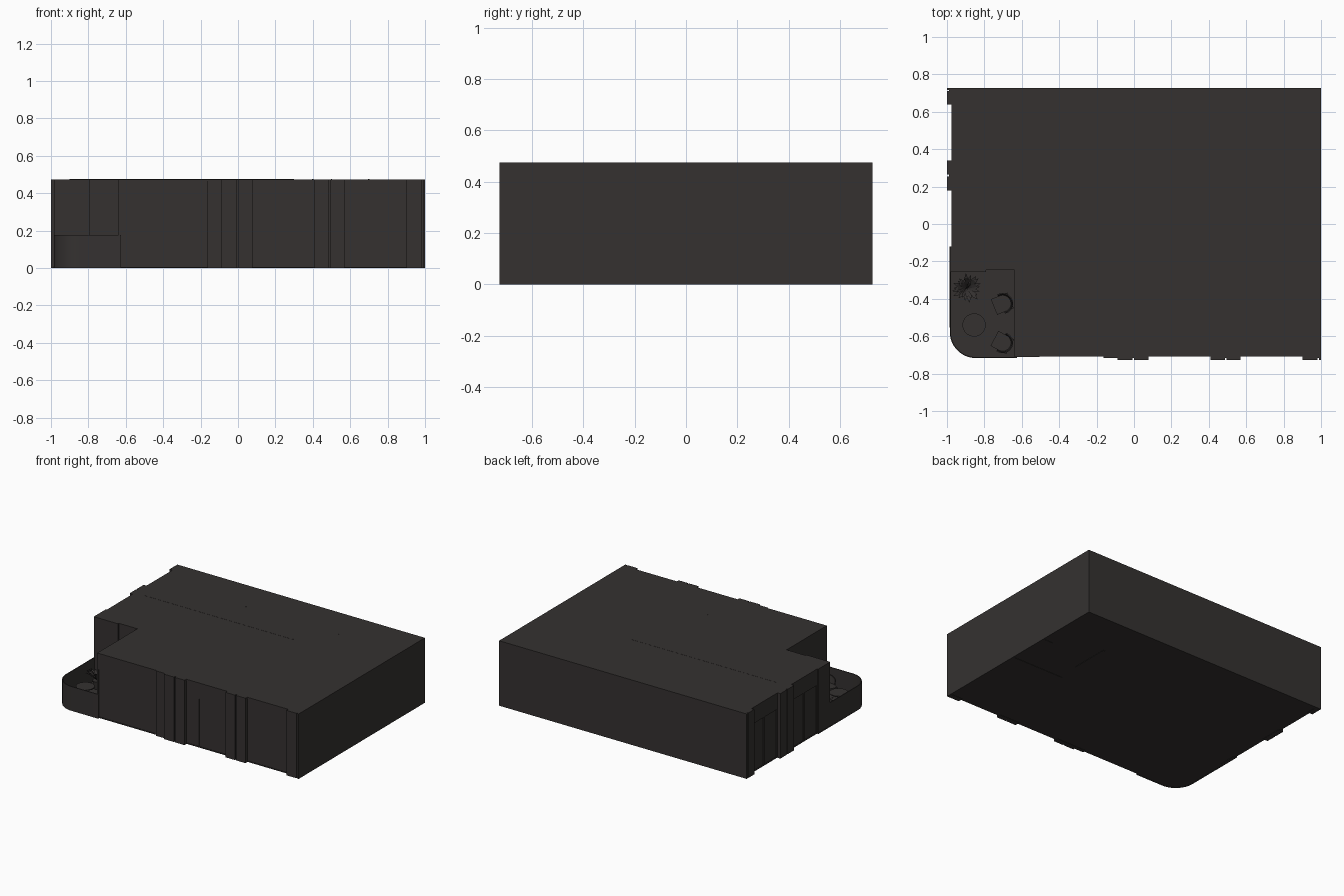
import bpy, bmesh, math, random
from mathutils import Vector, Matrix

if "Cube" in bpy.data.objects:
    bpy.data.objects.remove(bpy.data.objects["Cube"])

random.seed(4)
H = 0.474
mat = bpy.data.materials.new("dark_stone")
mat.diffuse_color = (0.035, 0.031, 0.030, 1)
mat.use_nodes = True
mat.node_tree.nodes["Principled BSDF"].inputs["Base Color"].default_value = mat.diffuse_color


def finish(name, bm, smooth=False):
    bmesh.ops.recalc_face_normals(bm, faces=bm.faces)
    me = bpy.data.meshes.new(name)
    bm.to_mesh(me)
    bm.free()
    me.materials.append(mat)
    ob = bpy.data.objects.new(name, me)
    bpy.context.collection.objects.link(ob)
    if smooth:
        bpy.ops.object.select_all(action='DESELECT')
        ob.select_set(True)
        bpy.context.view_layer.objects.active = ob
        bpy.ops.object.shade_smooth_by_angle()
    return ob


def add_box(bm, x0, x1, y0, y1, z0, z1):
    m = Matrix.Translation(((x0 + x1) / 2, (y0 + y1) / 2, (z0 + z1) / 2))
    m = m @ Matrix.Diagonal((x1 - x0, y1 - y0, z1 - z0, 1))
    bmesh.ops.create_cube(bm, size=1, matrix=m)


def boxes(name, *dims):
    bm = bmesh.new()
    for d in dims:
        add_box(bm, *d)
    return finish(name, bm)


def prism(name, pts, z0, z1, smooth=False):
    bm = bmesh.new()
    f = bm.faces.new([bm.verts.new((x, y, z0)) for x, y in pts])
    up = bmesh.ops.extrude_face_region(bm, geom=[f])['geom']
    bmesh.ops.translate(bm, vec=(0, 0, z1 - z0), verts=[v for v in up if isinstance(v, bmesh.types.BMVert)])
    return finish(name, bm, smooth)


def arc(r, n=14):
    # rounded terrace corner, left side to front side
    return [(-0.845 + r * math.cos(a), -0.577 + r * math.sin(a))
            for a in (math.pi + i * math.pi / 2 / n for i in range(n + 1))]


# floor with rounded terrace corner, and L-shaped roof
prism("floor", [(0.998, 0.726), (-0.977, 0.726), (-0.977, -0.12), (-0.987, -0.12)] + arc(0.14)
      + [(-0.63, -0.717), (-0.63, -0.707), (0.998, -0.707)], 0.002, 0.008)
prism("roof", [(0.998, 0.726), (-0.977, 0.726), (-0.977, -0.12), (-0.985, -0.12), (-0.985, -0.257),
               (-0.79, -0.257), (-0.79, -0.247), (-0.64, -0.247), (-0.64, -0.71), (0.998, -0.707)], H - 0.01, H)

# solid outer walls
boxes("back_wall", (-1, 1, 0.716, 0.728, 0, H))
boxes("right_wall", (0.988, 1, -0.728, 0.728, 0, H))

# facade columns
boxes("front_columns", *[(a, b, -0.728, -0.69, 0, H) for a, b in
      ((-0.088, -0.008), (0.0, 0.078), (0.41, 0.486), (0.494, 0.57), (0.9, 0.982))],
      (-0.162, -0.088, -0.716, -0.69, 0, H), (-0.008, 0, -0.716, -0.69, 0, H),
      (0.486, 0.494, -0.716, -0.69, 0, H), (0.982, 0.99, -0.716, -0.69, 0, H))
boxes("left_columns", *[(-1, -0.96, a, b, 0, H) for a, b in ((0.18, 0.255), (0.265, 0.34), (0.64, 0.71))],
      (-0.99, -0.96, 0.255, 0.265, 0, H), (-0.99, -0.96, 0.71, 0.72, 0, H),
      (-0.985, -0.96, -0.257, -0.12, 0, H))

# front windows: pane, header, jambs and mullion
for i, (a, b, m) in enumerate(((-0.64, -0.162, -0.38), (0.078, 0.41, 0.175), (0.57, 0.9, 0.675))):
    boxes(f"front_pane_{i}", (a, b, -0.703, -0.697, 0.004, 0.355))
    boxes(f"front_header_{i}", (a, b, -0.707, -0.692, 0.355, H))
    boxes(f"front_frame_{i}", *[(x, x + w, -0.707, -0.692, 0.006, 0.355) for x, w in
          ((a, 0.008), (m, 0.005), (b - 0.008, 0.008))])
# left windows
for i, (a, b) in enumerate(((-0.12, 0.18), (0.34, 0.64))):
    boxes(f"left_pane_{i}", (-0.971, -0.965, a, b, 0.004, 0.355))
    boxes(f"left_header_{i}", (-0.977, -0.96, a, b, 0.355, H))
    boxes(f"left_frame_{i}", *[(-0.977, -0.96, y, y + 0.008, 0.006, 0.355)
                               for y in (a, (a + b) / 2, b - 0.008)])

# walls around the terrace
boxes("terrace_back_wall", (-0.985, -0.79, -0.257, -0.242, 0.004, H), (-0.79, -0.64, -0.247, -0.237, 0.004, H))
boxes("terrace_side_wall", (-0.64, -0.63, -0.71, -0.237, 0.004, H))

# thin curved parapet
prism("parapet", [(-0.985, -0.257)] + arc(0.14) + [(-0.625, -0.717), (-0.625, -0.711)]
      + arc(0.134)[::-1] + [(-0.979, -0.257)], 0.0, 0.177, True)

# interior partitions and service duct
boxes("bathroom_walls", (0.575, 0.99, -0.065, -0.05, 0, H - 0.01), (0.585, 0.6, 0.11, 0.4, 0, H - 0.01))
boxes("service_duct", (0.92, 0.99, 0.16, 0.26, 0, H - 0.01))

# ceiling track and recessed lights
boxes("ceiling_track", (-0.9, 0.3, 0.205, 0.211, H - 0.02, H + 0.0008))
bm = bmesh.new()
for x, y in [(-0.75 + 0.25 * i, 0.45) for i in range(6)] + [(0.1 + 0.3 * i, -0.4) for i in range(3)]:
    bmesh.ops.create_cone(bm, cap_ends=True, segments=10, radius1=0.004, radius2=0.004, depth=0.012,
                          matrix=Matrix.Translation((x, y, H - 0.0055)))
finish("ceiling_lights", bm)

# terrace table
bm = bmesh.new()
for r, z0, z1 in ((0.062, 0.104, 0.11), (0.008, 0.01, 0.104), (0.035, 0.008, 0.013)):
    bmesh.ops.create_cone(bm, cap_ends=True, segments=32, radius1=r, radius2=r, depth=z1 - z0,
                          matrix=Matrix.Translation((-0.855, -0.54, (z0 + z1) / 2)))
finish("table", bm, True)


def chair(name, x, y, ang):
    # seat, four legs and a wrapped backrest (back towards local +x)
    bm = bmesh.new()
    add_box(bm, -0.05, 0.045, -0.045, 0.045, 0.065, 0.08)
    for sx in (-0.042, 0.038):
        for sy in (-0.038, 0.038):
            add_box(bm, sx - 0.004, sx + 0.004, sy - 0.004, sy + 0.004, 0.008, 0.066)
    rings = []
    for i in range(13):
        a = math.radians(-100 + 200 * i / 12)
        top = 0.115 + 0.03 * max(0, math.cos(a))
        rings.append([bm.verts.new((r * math.cos(a), r * math.sin(a), z))
                      for r, z in ((0.05, 0.075), (0.056, top), (0.05, top), (0.044, 0.075))])
    for p, q in zip(rings, rings[1:]):
        for k in range(4):
            bm.faces.new((p[k], p[(k + 1) % 4], q[(k + 1) % 4], q[k]))
    bm.faces.new(rings[0])
    bm.faces.new(rings[-1])
    ob = finish(name, bm, True)
    ob.location = (x, y, 0)
    ob.rotation_euler.z = ang


chair("chair_rear", -0.702, -0.425, math.radians(22))
chair("chair_front", -0.702, -0.635, math.radians(-28))

# potted plant with arching leaves
bm = bmesh.new()
bmesh.ops.create_cone(bm, cap_ends=True, segments=20, radius1=0.022, radius2=0.032, depth=0.06,
                      matrix=Matrix.Translation((-0.895, -0.345, 0.038)))
finish("plant_pot", bm, True)
bm = bmesh.new()
for i in range(26):
    a = i * 2.4
    reach, rise = random.uniform(0.045, 0.085), random.uniform(0.06, 0.11)
    out, side = Vector((math.cos(a), math.sin(a), 0)), Vector((-math.sin(a), math.cos(a), 0))
    prev = None
    for t, w in ((0, 0.002), (0.35, 0.006), (0.7, 0.009), (1, 0.001)):
        c = Vector((-0.895, -0.345, 0.066)) + out * reach * t + Vector((0, 0, rise * (1.5 * t - 0.7 * t * t)))
        cur = [bm.verts.new(c - side * w), bm.verts.new(c + side * w)]
        if prev:
            bm.faces.new((prev[0], prev[1], cur[1], cur[0]))
        prev = cur
finish("plant_leaves", bm)
